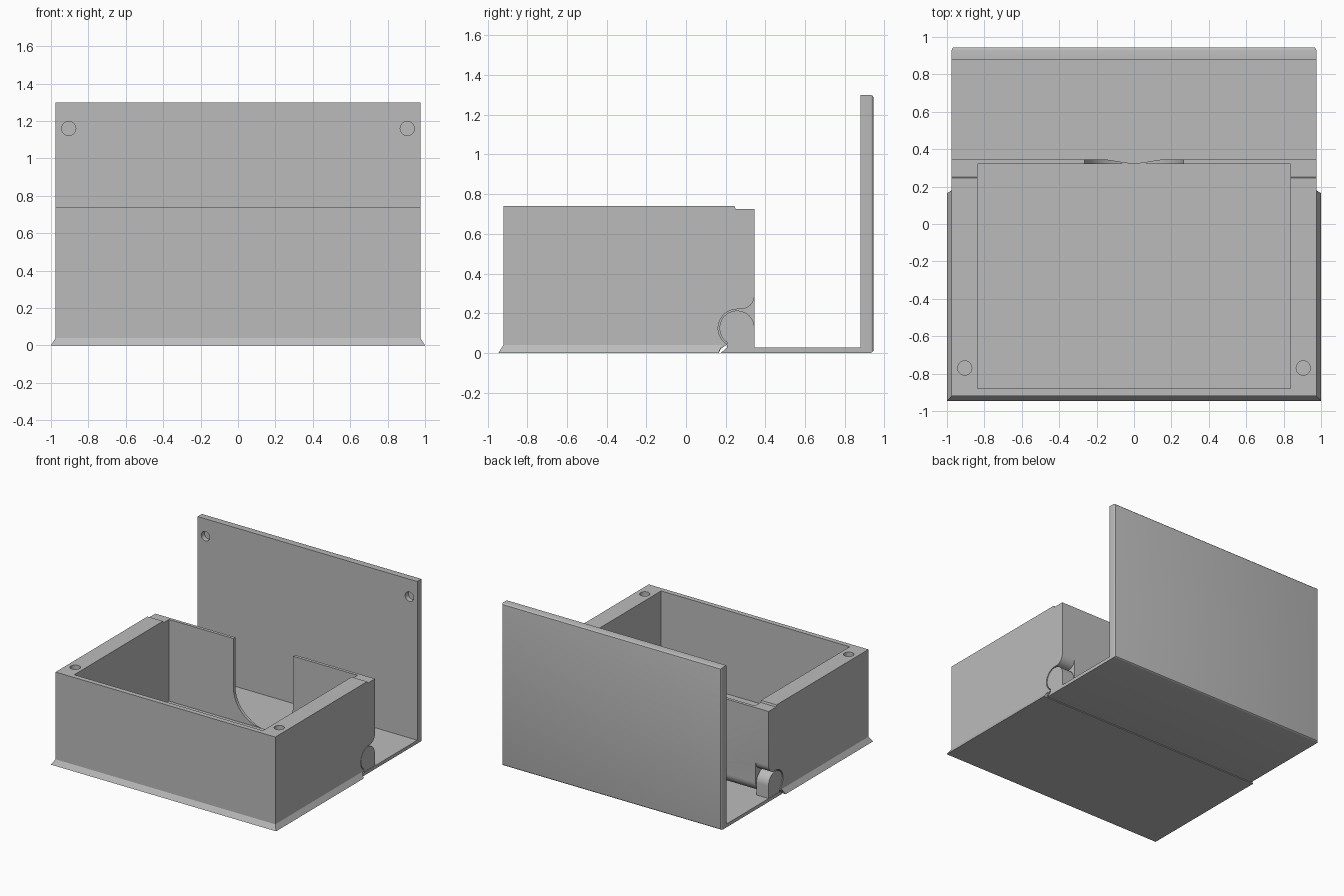
import bpy, bmesh, math
from mathutils import Vector

if "Cube" in bpy.data.objects:
    bpy.data.objects.remove(bpy.data.objects["Cube"])

grey = bpy.data.materials.new("light grey plastic")
grey.diffuse_color = (0.5, 0.5, 0.5, 1)
grey.use_nodes = True
grey.node_tree.nodes["Principled BSDF"].inputs["Base Color"].default_value = grey.diffuse_color

W = 0.975              # half width of box and lid
HY, HZ = 0.257, 0.125  # hinge axis


def arc(cx, cy, r, a0, a1, n=16):
    return [(cx + r * math.cos(math.radians(a0 + (a1 - a0) * i / n)),
             cy + r * math.sin(math.radians(a0 + (a1 - a0) * i / n))) for i in range(n + 1)]


def prism(name, profile, lo, hi, axis="x"):
    """Extrude a 2D profile along an axis: x uses (y,z), y uses (x,z), z uses (x,y)."""
    place = {"x": lambda p, d: (d, p[0], p[1]),
             "y": lambda p, d: (p[0], d, p[1]),
             "z": lambda p, d: (p[0], p[1], d)}[axis]
    bm = bmesh.new()
    face = bm.faces.new([bm.verts.new(place(p, lo)) for p in profile])
    step = Vector(place((0, 0), hi - lo))
    new = bmesh.ops.extrude_face_region(bm, geom=[face])["geom"]
    bmesh.ops.translate(bm, vec=step, verts=[v for v in new if isinstance(v, bmesh.types.BMVert)])
    bmesh.ops.recalc_face_normals(bm, faces=bm.faces)
    mesh = bpy.data.meshes.new(name)
    bm.to_mesh(mesh)
    bm.free()
    mesh.materials.append(grey)
    ob = bpy.data.objects.new(name, mesh)
    bpy.context.collection.objects.link(ob)
    return ob


def combine(ob, other, op="DIFFERENCE"):
    """Apply a boolean and discard the helper."""
    mod = ob.modifiers.new("bool", "BOOLEAN")
    mod.object, mod.operation, mod.solver = other, op, "EXACT"
    bpy.context.view_layer.objects.active = ob
    bpy.ops.object.modifier_apply(modifier=mod.name)
    bpy.data.objects.remove(other)


def finish(ob):
    bpy.ops.object.select_all(action="DESELECT")
    ob.select_set(True)
    bpy.context.view_layer.objects.active = ob
    bpy.ops.object.shade_smooth_by_angle(angle=math.radians(30))


def rect(x0, y0, x1, y1):
    return [(x0, y0), (x1, y0), (x1, y1), (x0, y1)]


# Box body: side profile with rounded hinge barrel and lowered rear rim
body = [(-0.92, 0), (0.165, 0), (0.175, 0.02), (0.205, 0.04)]
body += arc(HY, HZ, 0.088, 270, 360)
body += [(0.345, 0.725), (0.25, 0.725), (0.245, 0.74), (-0.92, 0.74)]
box = prism("box", body, -W, W)

# Storage cavity and rounded notch in the rear wall
combine(box, prism("cavity_cutter", rect(-0.837, -0.88, 0.837, 0.32), 0.07, 0.9, "z"))
notch = [(0.265, 0.9)] + arc(0, 0.335, 0.265, 0, -180, 40) + [(-0.265, 0.9)]
combine(box, prism("notch_cutter", notch, 0.30, 0.5, "y"))

# Hinge sockets at both ends, and fastener holes in the front corners
socket = [(0.4, -0.02), (0.4, 0.29)] + arc(0.275, 0.29, 0.07, 0, -90, 8)
socket += arc(HY, HZ, 0.095, 90, 238, 24) + [(0.205, -0.02)]
for s in (-1, 1):
    a, b = sorted((s * 0.86, s * 1.1))
    combine(box, prism("socket_cutter", socket, a, b))
    combine(box, prism("hole_cutter", arc(s * 0.905, -0.77, 0.038, 0, 345, 23), 0.45, 0.9, "z"))
finish(box)

# Sloped foot flange round the front and sides
flange = bmesh.new()
low = [(-W, 0.165), (-1, 0.165), (-1, -0.945), (1, -0.945), (1, 0.165), (W, 0.165)]
high = [(-W, 0.18), (-W, 0.18), (-W, -0.92), (W, -0.92), (W, 0.18), (W, 0.18)]
inner = [(-W, 0.165), (-W, 0.165), (-W, -0.92), (W, -0.92), (W, 0.165), (W, 0.165)]
lo = [flange.verts.new((x, y, 0)) for x, y in low]
hi = [flange.verts.new((x, y, 0.04)) for x, y in high]
inn = [flange.verts.new((x, y, 0)) for x, y in inner]
for i in range(1, 4):
    flange.faces.new((lo[i], lo[i + 1], hi[i + 1], hi[i]))
    flange.faces.new((lo[i + 1], lo[i], inn[i], inn[i + 1]))
for i in (1, 4):
    flange.faces.new((lo[i], hi[i], inn[i]))
unused = [v for v in flange.verts if not v.link_faces]
bmesh.ops.delete(flange, geom=unused, context="VERTS")
bmesh.ops.recalc_face_normals(flange, faces=flange.faces)
me = bpy.data.meshes.new("foot_flange")
flange.to_mesh(me)
flange.free()
me.materials.append(grey)
bpy.context.collection.objects.link(bpy.data.objects.new("foot_flange", me))

# Opened lid: L-shaped plate with softened outer edges
lid = prism("lid", [(0.175, 0), (0.945, 0), (0.945, 1.30), (0.88, 1.30),
                    (0.88, 0.027), (0.207, 0.027)], -W, W)
bm = bmesh.new()
bm.from_mesh(lid.data)
edges = [e for e in bm.edges if all(v.co.y > 0.94 for v in e.verts)]
bmesh.ops.bevel(bm, geom=edges, offset=0.016, segments=3, profile=0.5, affect="EDGES")
bm.to_mesh(lid.data)
bm.free()

# Lid fastener recesses and hinge knuckles
knuckle = arc(HY, HZ, 0.088, 0, 235, 32) + [(0.207, 0.01), (0.345, 0.01)]
for s in (-1, 1):
    combine(lid, prism("hole_cutter", arc(s * 0.905, 1.16, 0.038, 0, 345, 23), 0.8, 0.92, "y"))
    a, b = sorted((s * 0.867, s * (W - 0.002)))
    combine(lid, prism("knuckle", knuckle, a, b), "UNION")
finish(lid)
